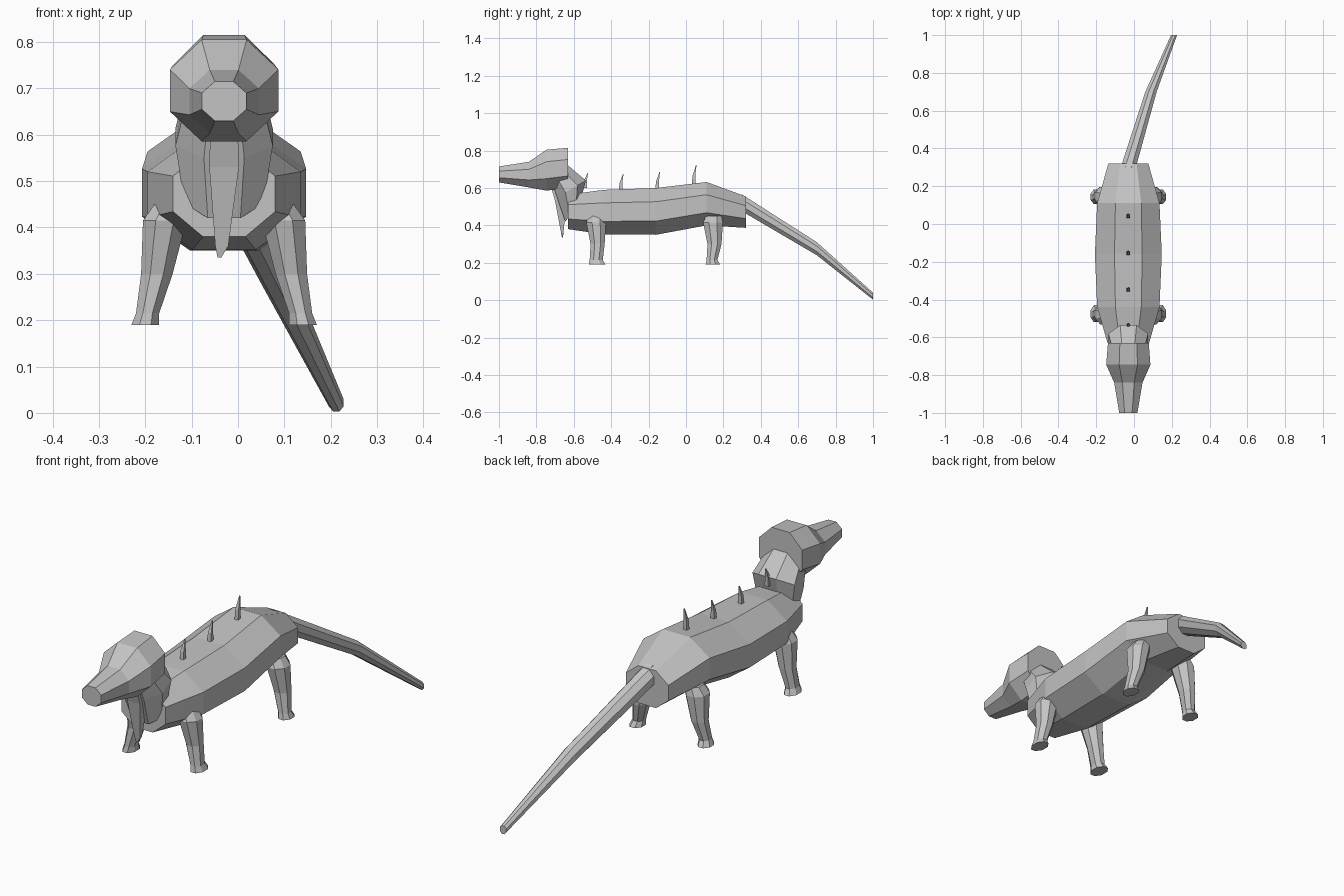
import bpy, bmesh, math
from mathutils import Vector

cube = bpy.data.objects.get("Cube")
if cube:
    bpy.data.objects.remove(cube, do_unlink=True)

MID = -0.03  # plane of symmetry of the body

grey = bpy.data.materials.new("plain_grey")
grey.use_nodes = True
grey.diffuse_color = (0.55, 0.55, 0.55, 1)
shader = next(n for n in grey.node_tree.nodes if n.type == 'BSDF_PRINCIPLED')
shader.inputs["Base Color"].default_value = grey.diffuse_color


def loft(name, rings, sides=8):
    """Skin flat-sided rings; each ring is (x, half_width, (y, z) start, (y, z) end)."""
    bm = bmesh.new()
    loops = []
    for x, half, a, b in rings:
        a, b = Vector((x, *a)), Vector((x, *b))
        centre, arm = (a + b) / 2, (b - a) / 2
        flat = math.cos(math.pi / sides)
        loop = []
        for i in range(sides):
            t = math.tau * (i + 0.5) / sides
            offset = Vector((half * math.cos(t), 0, 0)) + arm * math.sin(t)
            loop.append(bm.verts.new(centre + offset / flat))
        loops.append(loop)
    for p, q in zip(loops, loops[1:]):
        for i in range(sides):
            j = (i + 1) % sides
            bm.faces.new((p[i], p[j], q[j], q[i]))
    bm.faces.new(loops[0])
    bm.faces.new(loops[-1])
    bmesh.ops.recalc_face_normals(bm, faces=bm.faces)
    mesh = bpy.data.meshes.new(name)
    bm.to_mesh(mesh)
    bm.free()
    mesh.materials.append(grey)
    obj = bpy.data.objects.new(name, mesh)
    bpy.context.collection.objects.link(obj)
    return obj


def upright(stations):
    """Turn (y, x, half_width, bottom, top) into upright rings."""
    return [(x, w, (y, low), (y, high)) for y, x, w, low, high in stations]


# Torso
loft("body", upright([
    (-0.63, MID, 0.11, 0.38, 0.565),
    (-0.44, MID, 0.165, 0.352, 0.59),
    (-0.16, MID, 0.177, 0.35, 0.60),
    (0.11, MID, 0.165, 0.40, 0.632),
    (0.32, MID, 0.106, 0.387, 0.555)]))

# Head with tapered snout
loft("head", upright([
    (-1.0, MID, 0.048, 0.63, 0.715),
    (-0.84, MID, 0.075, 0.603, 0.74),
    (-0.745, MID, 0.117, 0.586, 0.805),
    (-0.63, MID, 0.108, 0.602, 0.815)]))

# Neck, flared like a collar over the shoulders
loft("neck", [
    (MID, 0.085, (-0.715, 0.63), (-0.63, 0.72)),
    (MID, 0.105, (-0.69, 0.55), (-0.535, 0.64)),
    (MID, 0.085, (-0.645, 0.42), (-0.565, 0.53))])

# Hanging throat flap
loft("throat_flap", [
    (MID, 0.03, (-0.72, 0.60), (-0.65, 0.60)),
    (MID, 0.032, (-0.70, 0.53), (-0.64, 0.53)),
    (MID - 0.005, 0.014, (-0.668, 0.36), (-0.655, 0.36)),
    (MID - 0.01, 0.004, (-0.663, 0.335), (-0.658, 0.335))], 4)

# Tail, bending to the left
loft("tail", upright([
    (0.30, MID, 0.04, 0.475, 0.565),
    (0.70, 0.09, 0.03, 0.24, 0.31),
    (1.0, 0.212, 0.016, 0.003, 0.04)]))

# Legs: (height, sideways distance, half width, front, back) from hip to foot
LEG = [(0.45, 0.115, 0.035, -0.04, 0.045),
       (0.415, 0.128, 0.047, -0.053, 0.052),
       (0.30, 0.145, 0.034, -0.03, 0.045),
       (0.215, 0.165, 0.025, -0.035, 0.035),
       (0.19, 0.17, 0.03, -0.04, 0.05)]
for end, y, shift in (("front", -0.48, 0.0), ("rear", 0.145, -0.012)):
    for side, sign in (("left", 1), ("right", -1)):
        loft(f"{end}_{side}_leg", [
            (MID + sign * d, w, (y + f, z), (y + b + (shift if z < 0.3 else 0), z))
            for z, d, w, f, b in LEG])

# Row of back spines, leaning backwards
for n, (y, base, tip) in enumerate([(-0.55, 0.60, 0.68), (-0.36, 0.58, 0.675),
                                    (-0.165, 0.585, 0.685), (0.03, 0.61, 0.722)]):
    mid = (base + tip) / 2
    loft(f"back_spine_{n + 1}", [
        (MID, 0.009, (y, base), (y + 0.02, base)),
        (MID, 0.008, (y + 0.005, mid), (y + 0.02, mid)),
        (MID, 0.002, (y + 0.023, tip), (y + 0.026, tip))], 4)
